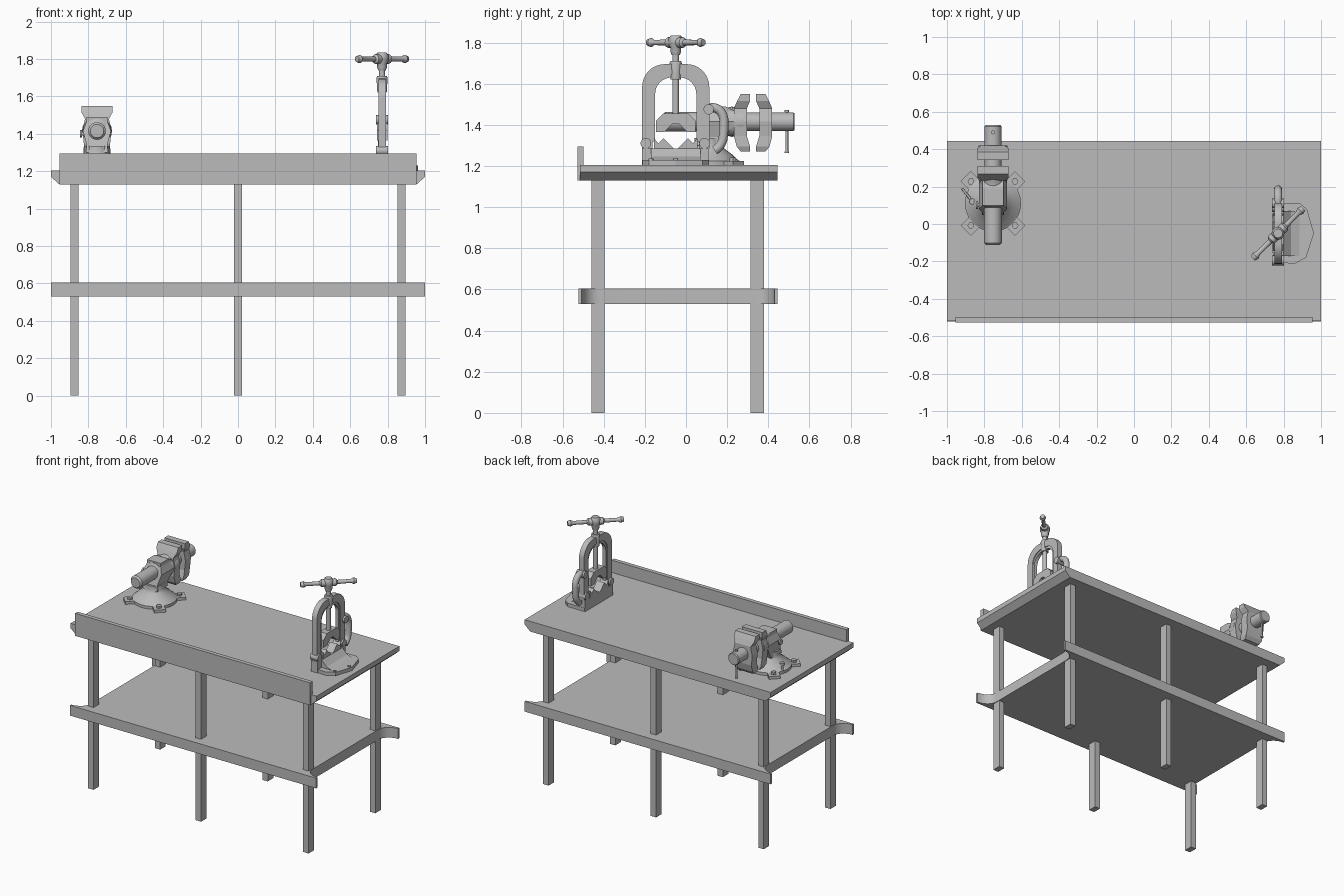
import bpy, bmesh, math
from mathutils import Vector

cube = bpy.data.objects.get("Cube")
if cube:
    bpy.data.objects.remove(cube)

GREY = (0.5, 0.5, 0.5, 1)
steel = bpy.data.materials.new("steel_grey")
steel.use_nodes = True
steel.diffuse_color = GREY
steel.node_tree.nodes["Principled BSDF"].inputs["Base Color"].default_value = GREY


def finish(name, bm, smooth=False):
    bmesh.ops.recalc_face_normals(bm, faces=bm.faces)
    mesh = bpy.data.meshes.new(name)
    bm.to_mesh(mesh)
    bm.free()
    mesh.materials.append(steel)
    if smooth:
        mesh.shade_smooth()
        mesh.set_sharp_from_angle(angle=math.radians(35))
    obj = bpy.data.objects.new(name, mesh)
    bpy.context.collection.objects.link(obj)
    return obj


def stack(name, rings, smooth=False):
    """Skin a list of rings of points and cap both ends."""
    bm = bmesh.new()
    rows = [[bm.verts.new(p) for p in ring] for ring in rings]
    n = len(rows[0])
    for a, b in zip(rows, rows[1:]):
        for i in range(n):
            j = (i + 1) % n
            bm.faces.new((a[i], a[j], b[j], b[i]))
    bm.faces.new(rows[0])
    bm.faces.new(rows[-1])
    return finish(name, bm, smooth)


def prism(name, axis, pts, a, b, smooth=False):
    """Extrude a flat outline along an axis from a to b."""
    place = {"x": lambda p, t: (t, p[0], p[1]),
             "y": lambda p, t: (p[0], t, p[1]),
             "z": lambda p, t: (p[0], p[1], t)}[axis]
    return stack(name, [[place(p, t) for p in pts] for t in (a, b)], smooth)


def box(name, x0, x1, y0, y1, z0, z1):
    return prism(name, "z", [(x0, y0), (x1, y0), (x1, y1), (x0, y1)], z0, z1)


def lathe(name, origin, direction, profile, sides=20):
    """Revolve (distance, radius) pairs about a direction."""
    turn = Vector((0, 0, 1)).rotation_difference(Vector(direction))
    rings = []
    for t, r in profile:
        angles = [math.tau * i / sides for i in range(sides)]
        rings.append([Vector(origin) + turn @ Vector((r * math.cos(a), r * math.sin(a), t))
                      for a in angles])
    return stack(name, rings, True)


def tube(name, pts, radius):
    curve = bpy.data.curves.new(name, "CURVE")
    curve.dimensions = "3D"
    curve.bevel_depth = radius
    curve.use_fill_caps = True
    spline = curve.splines.new("NURBS")
    spline.points.add(len(pts) - 1)
    for point, co in zip(spline.points, pts):
        point.co = (*co, 1)
    spline.use_endpoint_u = True
    spline.order_u = 3
    curve.materials.append(steel)
    obj = bpy.data.objects.new(name, curve)
    bpy.context.collection.objects.link(obj)
    return obj


def arc(cx, cy, rx, ry, start, end, steps=8):
    angles = [math.radians(start + (end - start) * i / steps) for i in range(steps + 1)]
    return [(cx + rx * math.cos(a), cy + ry * math.sin(a)) for a in angles]


# Bench: top with tapered ends, upright board, shelf with scooped ends, legs
FRONT, BACK = -0.522, 0.445
prism("bench_top", "y", [(-1, 1.205), (-1, 1.17), (-0.955, 1.13), (0.955, 1.13),
                         (1, 1.17), (1, 1.205)], -0.515, BACK)
box("front_board", -0.955, 0.955, -0.527, -0.497, 1.13, 1.295)

scoop = (arc(1, FRONT + 0.1, 0.1, 0.085, 270, 180)
         + arc(1, BACK - 0.1, 0.1, 0.085, 180, 90))
right_end = [(1, FRONT)] + scoop + [(1, BACK)]
left_end = [(-x, y) for x, y in reversed(right_end)]
prism("shelf", "z", right_end + left_end, 0.53, 0.605, True)

for side, x in (("left", 0.874), ("middle", 0), ("right", -0.874)):
    for end, y in (("front", -0.428), ("back", 0.346)):
        box(f"{end}_{side}_leg", x - 0.022, x + 0.022, y - 0.032, y + 0.032, 0, 1.14)

# Bench vise: swivel base with four bolted lugs
VX, VY, VZ = -0.754, 0.11, 1.415
lathe("vise_base", (VX, VY, 1.205), (0, 0, 1),
      [(0, 0.15), (0.02, 0.15), (0.03, 0.135), (0.05, 0.115), (0.08, 0.075),
       (0.1, 0.068), (0.13, 0.068)], 32)
for sx in (-1, 1):
    for sy in (-1, 1):
        cx, cy = VX + sx * 0.118, VY + sy * 0.118
        prism("vise_lug", "z", arc(cx, cy, 0.055, 0.055, 0, 270, 3), 1.205, 1.225)
        lathe("vise_bolt", (cx, cy, 1.225), (0, 0, 1), [(0, 0.018), (0.015, 0.018)], 6)
tube("base_lock_lever", [(VX - 0.11, VY + 0.01, 1.24), (VX - 0.165, VY + 0.08, 1.25)], 0.007)
lathe("lock_knob", (VX - 0.11, VY + 0.01, 1.235), (0, 0, 1), [(0, 0.016), (0.03, 0.016)], 12)

# Vise body, anvil block, front barrel and slide
lathe("vise_barrel", (VX, -0.113, VZ), (0, 1, 0),
      [(0, 0.036), (0.012, 0.047), (0.2, 0.047), (0.21, 0.066), (0.31, 0.066), (0.34, 0.075)], 24)


def block(name, rows):
    """Stack rectangles given as height, half width, near and far y."""
    return stack(name, [[(VX - h, a, z), (VX + h, a, z), (VX + h, b, z), (VX - h, b, z)]
                        for z, h, a, b in rows])


block("vise_body", [(1.3, 0.06, 0.05, 0.17), (1.34, 0.055, 0.06, 0.19), (1.415, 0.075, 0.08, 0.24),
                    (1.465, 0.056, 0.1, 0.24), (1.49, 0.056, 0.1, 0.19)])
lathe("vise_collar", (VX, 0.2, VZ), (0, 1, 0), [(0, 0.06), (0.05, 0.08), (0.08, 0.08)], 24)
lathe("side_knob", (VX - 0.05, 0.1, 1.4), (-1, 0, 0), [(0, 0.01), (0.03, 0.01), (0.03, 0.02), (0.04, 0.02)], 12)
lathe("vise_slide", (VX, 0.25, VZ), (0, 1, 0), [(0, 0.045), (0.272, 0.045), (0.278, 0.04)], 24)

# Jaws share one outline, mirrored across the gap
GAP = 0.326
outline = [(1.27, 0.062, 0.06), (1.295, 0.072, 0.08), (1.345, 0.07, 0.093),
           (1.415, 0.078, 0.093), (1.48, 0.064, 0.093), (1.515, 0.083, 0.078), (1.55, 0.083, 0.06)]
for name, s in (("fixed_jaw", -1), ("moving_jaw", 1)):
    rows = []
    for z, h, depth in outline:
        inner = 0.015 if z < 1.3 or z > 1.5 else 0.03
        rows.append((z, h, GAP + s * inner, GAP + s * depth))
    block(name, rows)
lathe("vise_handle", (VX, 0.49, 1.262), (0, 0, 1),
      [(0, 0.011), (0.008, 0.011), (0.008, 0.007), (0.2, 0.007), (0.2, 0.011), (0.21, 0.011)], 12)

# Pipe vise: footed base
PX, PY = 0.77, -0.05
prism("pipe_vise_foot", "z", [(0.745, 0.112), (0.885, 0.112), (0.925, 0.08), (0.962, -0.05),
                              (0.92, -0.18), (0.86, -0.212), (0.745, -0.205)], 1.205, 1.23)
prism("foot_rib", "y", [(0.745, 1.225), (0.9, 1.225), (0.84, 1.245), (0.8, 1.285), (0.745, 1.285)],
      PY - 0.12, PY + 0.12)
for y in (-0.17, -0.05):
    lathe("foot_bolt", (0.905 if y < -0.1 else 0.94, y, 1.228), (0, 0, 1),
          [(0, 0.012), (0.008, 0.012)], 12)
box("base_rail", 0.742, 0.798, PY - 0.165, PY + 0.16, 1.205, 1.285)


# Toothed jaws, mirrored about the screw line
def mirrored(half):
    return [(PY + y, z) for y, z in half] + [(PY - y, z) for y, z in reversed(half)]


prism("lower_jaw", "x", mirrored([(0.01, 1.285), (0.06, 1.335), (0.085, 1.31), (0.105, 1.335),
                                  (0.105, 1.26)]), 0.74, 0.8)
prism("upper_jaw", "x", mirrored([(0.015, 1.405), (0.055, 1.365), (0.095, 1.365), (0.095, 1.42),
                                  (0.06, 1.455)]), 0.742, 0.798)


# Arched yoke with a raised inner rim
def arch(half, top, radius, foot):
    right = [(half, foot)] + arc(half - radius, top - radius, radius, radius, 0, 90)
    return [(PY + y, z) for y, z in right] + [(PY - y, z) for y, z in reversed(right)]


def yoke(name, outer, inner, x0, x1):
    prism(name, "x", arch(*outer) + arch(*inner)[::-1], x0, x1, True)


yoke("yoke", (0.163, 1.695, 0.11, 1.285), (0.112, 1.645, 0.085, 1.285), 0.75, 0.79)
yoke("yoke_inner_rim", (0.115, 1.648, 0.088, 1.32), (0.1, 1.63, 0.08, 1.32), 0.757, 0.783)
for y in (PY - 0.145, PY + 0.14):
    lathe("yoke_pivot", (0.738, y, 1.31), (1, 0, 0), [(0, 0.026), (0.064, 0.026)], 16)
lathe("yoke_hub", (PX, PY, 1.62), (0, 0, 1), [(0, 0.025), (0.08, 0.03), (0.09, 0.026)])

# Screw, hub and slanted handle
lathe("screw", (PX, PY, 1.42), (0, 0, 1), [(0, 0.016), (0.33, 0.016)], 16)
lathe("screw_head", (PX, PY, 1.74), (0, 0, 1),
      [(0, 0.02), (0.015, 0.026), (0.035, 0.026), (0.05, 0.034), (0.08, 0.034), (0.095, 0.024)])
HALF = 0.19
lathe("screw_handle", (PX - HALF * 0.707, PY - HALF * 0.707, 1.8), (1, 1, 0),
      [(0, 0.016), (0.02, 0.022), (0.04, 0.013), (0.13, 0.014), (0.14, 0.026),
       (0.24, 0.026), (0.25, 0.014), (0.34, 0.013), (0.36, 0.022), (0.38, 0.016)], 16)

# Curved latch beside the yoke, with its pin
tube("latch", [(PX, 0.105, 1.48), (PX, 0.14, 1.49), (PX, 0.185, 1.45), (PX, 0.185, 1.37),
               (PX, 0.175, 1.3), (PX, 0.14, 1.275)], 0.022)
lathe("latch_pin", (0.737, 0.11, 1.475), (1, 0, 0), [(0, 0.025), (0.066, 0.025)], 16)
